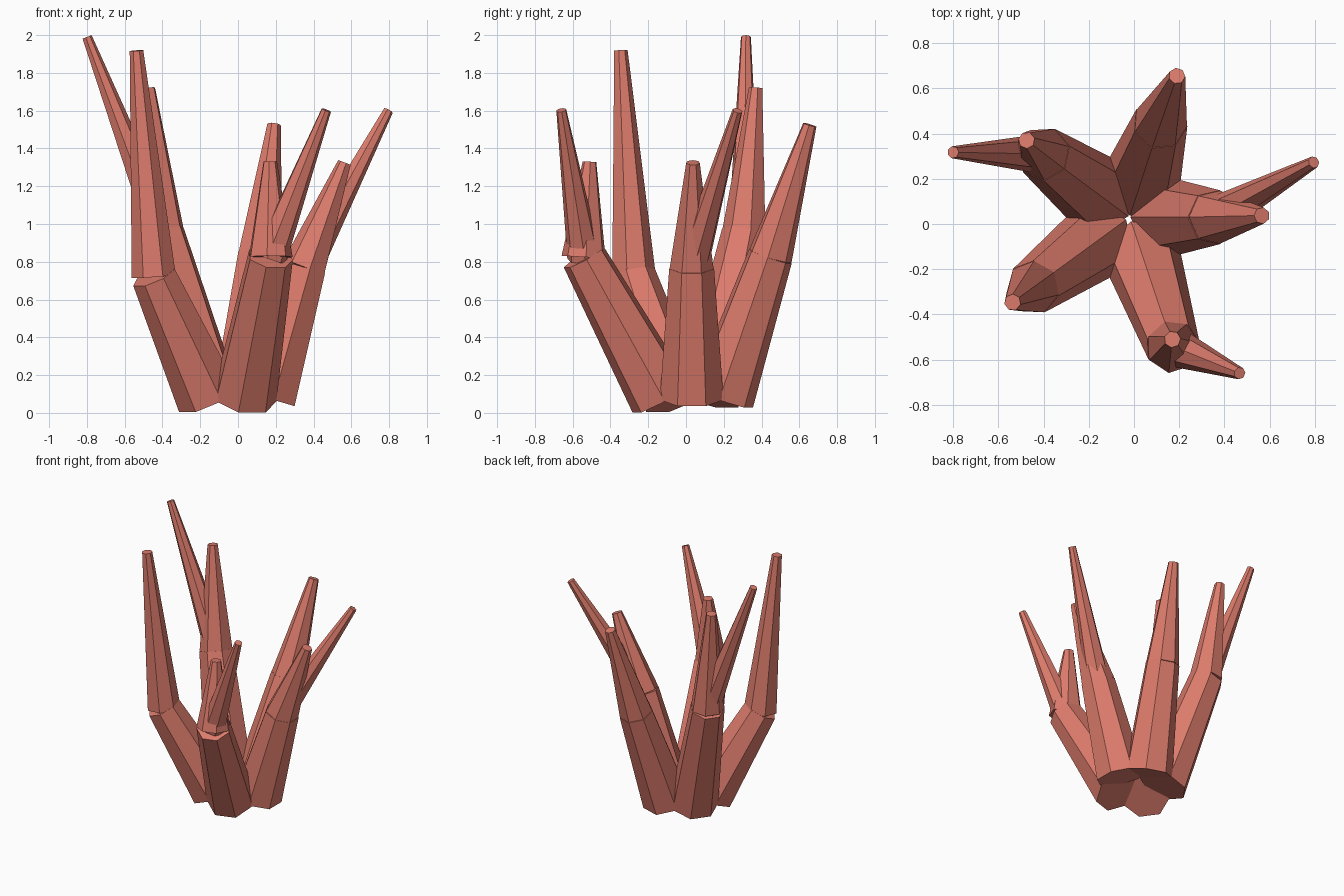
import bpy, bmesh, math
from mathutils import Vector

if "Cube" in bpy.data.objects:
    bpy.data.objects.remove(bpy.data.objects["Cube"])

SIDES = 7
mat = bpy.data.materials.new("coral")
mat.diffuse_color = (0.72, 0.2, 0.15, 1)
mat.use_nodes = True
mat.node_tree.nodes["Principled BSDF"].inputs["Base Color"].default_value = mat.diffuse_color


def limb(name, p0, p1, r0, r1, azimuth):
    """Capped seven-sided taper from p0 to p1, with a flat side facing the azimuth."""
    p0, p1 = Vector(p0), Vector(p1)
    w = (p1 - p0).normalized()
    u = Vector((math.cos(azimuth), math.sin(azimuth), 0))
    u = (u - w * u.dot(w)).normalized()
    v = w.cross(u)
    bm = bmesh.new()
    rings = []
    for p, r in ((p0, r0), (p1, r1)):
        ring = []
        for k in range(SIDES):
            a = math.pi + 2 * math.pi * k / SIDES
            ring.append(bm.verts.new(p + r * (u * math.cos(a) + v * math.sin(a))))
        rings.append(ring)
    low, top = rings
    bm.faces.new(low[::-1])
    bm.faces.new(top)
    for k in range(SIDES):
        n = (k + 1) % SIDES
        bm.faces.new((low[k], low[n], top[n], top[k]))
    mesh = bpy.data.meshes.new(name)
    bm.to_mesh(mesh)
    bm.free()
    mesh.materials.append(mat)
    ob = bpy.data.objects.new(name, mesh)
    bpy.context.collection.objects.link(ob)


# Five branches around the middle: joint, main tip, optional fork tip
branches = [
    ("right", (0.355, 0.03, 0.77), (0.565, 0.037, 1.325), (0.795, 0.273, 1.6)),
    ("back", (0.115, 0.445, 0.83), (0.19, 0.655, 1.525), None),
    ("back_left", (-0.40, 0.31, 0.95), (-0.475, 0.37, 1.72), (-0.8, 0.317, 1.99)),
    ("front_left", (-0.445, -0.28, 0.725), (-0.537, -0.346, 1.918), None),
    ("front", (0.17, -0.54, 0.825), (0.17, -0.51, 1.33), (0.467, -0.66, 1.603)),
]
for i, (name, joint, tip, fork) in enumerate(branches):
    az = math.radians(72 * i)
    base = (-0.02 + 0.17 * math.cos(az), 0.03 + 0.17 * math.sin(az), 0.08)
    limb(name + "_stem", base, joint, 0.173, 0.122, az)
    limb(name + "_tip", joint, tip, 0.12, 0.037, az)
    if fork:
        fork_az = math.atan2(fork[1] - joint[1], fork[0] - joint[0])
        limb(name + "_fork", joint, fork, 0.09, 0.027, fork_az)
